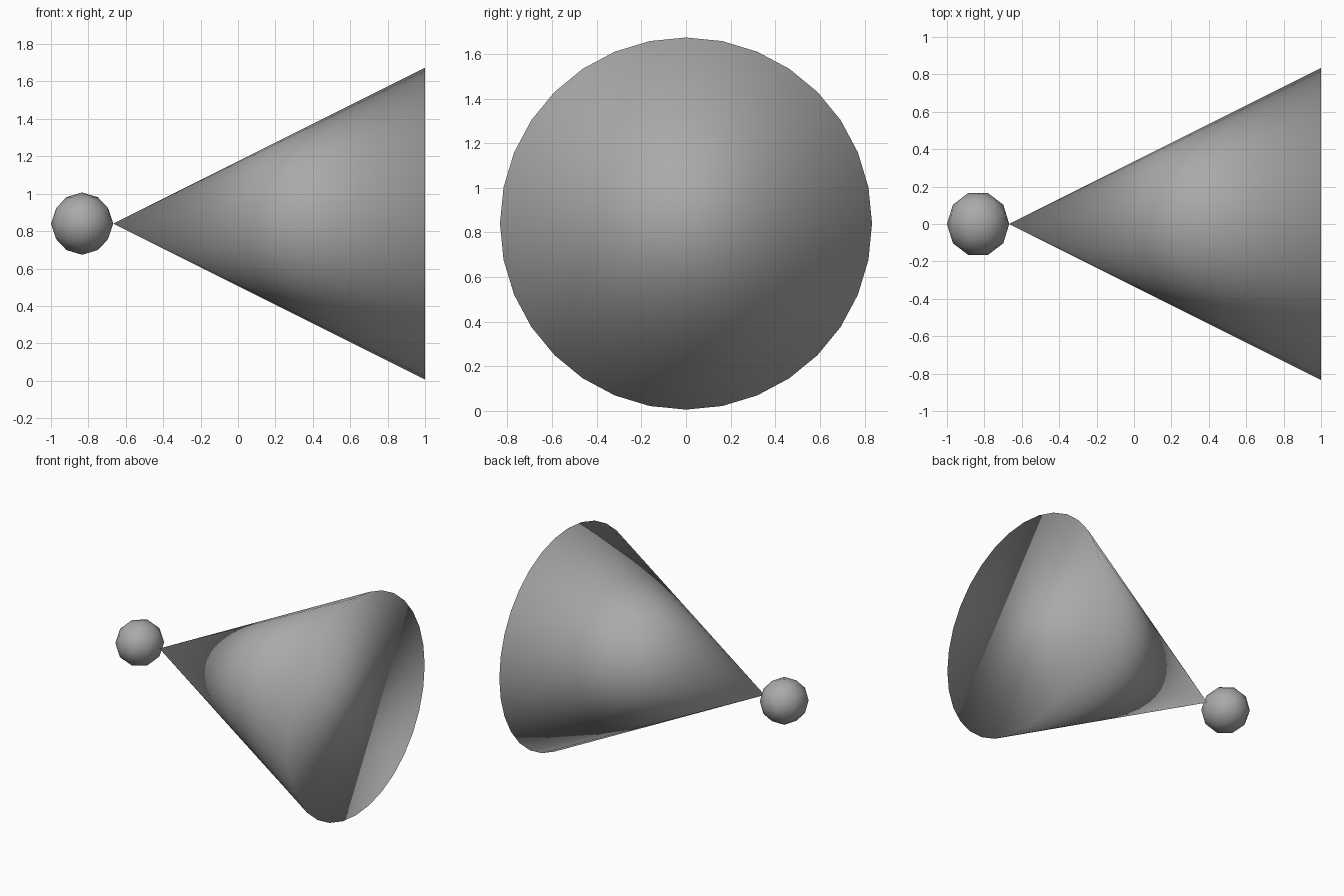
import bpy
from math import pi

cube = bpy.data.objects.get("Cube")
if cube:
    bpy.data.objects.remove(cube, do_unlink=True)

AXIS_Z = 0.84        # height of the shared horizontal axis
CONE_SIZE = 1.667    # cone length and base diameter
BALL_SIZE = 0.333

# Single plain grey
grey = bpy.data.materials.new("plain_grey")
grey.use_nodes = True
grey.diffuse_color = (0.4, 0.4, 0.4, 1)
grey.node_tree.nodes["Principled BSDF"].inputs["Base Color"].default_value = (0.4, 0.4, 0.4, 1)


def finish(name):
    """Name the active object, colour it and smooth every face."""
    obj = bpy.context.object
    obj.name = obj.data.name = name
    obj.data.materials.append(grey)
    bpy.ops.object.shade_smooth()
    return obj


# Cone lying on its side, tip towards -x, smoothed across its rim
bpy.ops.mesh.primitive_cone_add(
    vertices=32, radius1=CONE_SIZE / 2, radius2=0, depth=CONE_SIZE,
    location=(1 - CONE_SIZE / 2, 0, AXIS_Z), rotation=(0, -pi / 2, 0))
finish("cone")

# Faceted ball touching the tip, sized equally along all axes
bpy.ops.mesh.primitive_ico_sphere_add(
    subdivisions=2, radius=BALL_SIZE / 2,
    location=(-1 + BALL_SIZE / 2, 0, AXIS_Z), rotation=(0, 0, pi / 2))
ball = finish("ball")
ball.dimensions = (BALL_SIZE, BALL_SIZE, BALL_SIZE)
